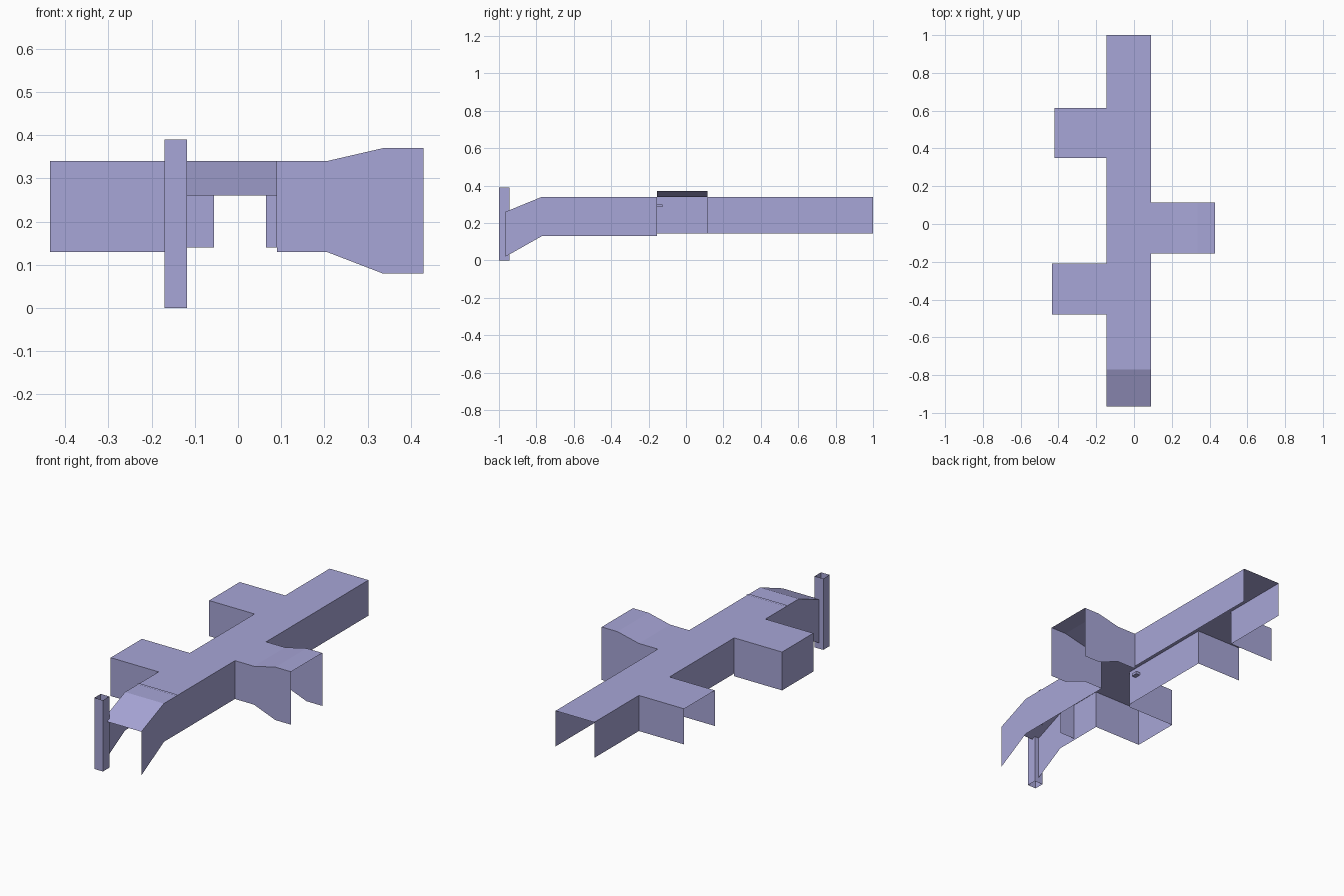
import bpy

cube = bpy.data.objects.get("Cube")
if cube:
    bpy.data.objects.remove(cube, do_unlink=True)

lavender = bpy.data.materials.new("lavender")
lavender.use_nodes = True
lavender.diffuse_color = (0.39, 0.38, 0.68, 1)
lavender.node_tree.nodes["Principled BSDF"].inputs["Base Color"].default_value = (0.39, 0.38, 0.68, 1)

# Shared dimensions of the corridor
LEFT, RIGHT, BACK, FRONT, BEND = 0.09, -0.145, 1.0, -0.965, -0.77
TOP, LOW, HIGH = 0.34, 0.13, 0.145


def build(name, faces):
    """One object out of separate thin sheets, each a list of corners."""
    verts, polys = [], []
    for face in faces:
        polys.append(range(len(verts), len(verts) + len(face)))
        verts += face
    mesh = bpy.data.meshes.new(name)
    mesh.from_pydata(verts, [], [list(p) for p in polys])
    mesh.materials.append(lavender)
    obj = bpy.data.objects.new(name, mesh)
    bpy.context.collection.objects.link(obj)
    return obj


def roof(x0, x1, y0, y1, z=TOP):
    return [(x0, y0, z), (x1, y0, z), (x1, y1, z), (x0, y1, z)]


def wall_x(x, y0, y1, z0, z1=TOP):
    """Wall in a plane of constant x, facing away from the corridor."""
    face = [(x, y0, z0), (x, y1, z0), (x, y1, z1), (x, y0, z1)]
    return face if x > 0 else face[::-1]


def wall_y(y, x0, x1, z0, z1=TOP, back=False):
    """Wall in a plane of constant y, facing front or back."""
    face = [(x0, y, z0), (x1, y, z0), (x1, y, z1), (x0, y, z1)]
    return face[::-1] if back else face


# Corridor roof, with the nose sloping down at the front
build("corridor_roof", [
    roof(RIGHT, LEFT, BEND, BACK),
    [(RIGHT, FRONT, 0.26), (LEFT, FRONT, 0.26), (LEFT, BEND, TOP), (RIGHT, BEND, TOP)]])

# Corridor walls, interrupted where the side arms join
build("left_wall", [wall_x(LEFT, BEND, -0.155, LOW), wall_x(LEFT, 0.115, BACK, HIGH)])
build("right_wall", [wall_x(RIGHT, BEND, -0.48, LOW), wall_x(RIGHT, -0.21, -0.155, HIGH),
                     wall_x(RIGHT, -0.155, 0.35, HIGH), wall_x(RIGHT, 0.615, BACK, HIGH)])

# Flared cheeks either side of the nose
for name, x in (("left_nose_cheek", LEFT), ("right_nose_cheek", RIGHT)):
    cheek = [(x, FRONT, 0.02), (x, BEND, LOW), (x, BEND, TOP), (x, FRONT, 0.26)]
    build(name, [cheek if x > 0 else cheek[::-1]])

# Right arms: the front one is closed, the rear one open
for name, end, y0, y1, z0 in (("front_right_arm", -0.435, -0.48, -0.21, LOW),
                              ("rear_right_arm", -0.42, 0.35, 0.615, HIGH)):
    sheets = [roof(end, RIGHT, y0, y1), wall_y(y0, end, RIGHT, z0),
              wall_y(y1, end, RIGHT, z0, back=True)]
    if name == "front_right_arm":
        sheets.append(wall_x(end, y0, y1, z0))
    build(name, sheets)

# Left arm, widening in height toward its open end
profile = [(LEFT, LOW, TOP), (0.205, LOW, TOP), (0.335, 0.08, 0.37), (0.43, 0.08, 0.37)]
y0, y1 = -0.155, 0.115
sheets = []
for (xa, la, ta), (xb, lb, tb) in zip(profile, profile[1:]):
    sheets.append([(xa, y0, ta), (xb, y0, tb), (xb, y1, tb), (xa, y1, ta)])
    sheets.append([(xa, y0, la), (xb, y0, lb), (xb, y0, tb), (xa, y0, ta)])
    sheets.append([(xa, y1, ta), (xb, y1, tb), (xb, y1, lb), (xa, y1, la)])
build("left_arm", sheets)

# Doorway partition inside the front of the corridor, and the strip over it
build("doorway_partition", [wall_y(-0.66, RIGHT, -0.055, 0.14), wall_y(-0.66, 0.065, LEFT, 0.14)])
build("doorway_strip", [roof(RIGHT, LEFT, -0.668, -0.652, 0.344)[::-1]])

# Small ledge on the inside of the right wall
build("wall_ledge", [
    roof(RIGHT, -0.12, -0.16, -0.125, 0.3), roof(RIGHT, -0.12, -0.16, -0.125, 0.285)[::-1],
    wall_y(-0.16, RIGHT, -0.12, 0.285, 0.3), wall_y(-0.125, RIGHT, -0.12, 0.285, 0.3, True),
    wall_x(-0.12, -0.16, -0.125, 0.285, 0.3)[::-1]])

# Hollow square post at the front, open at both ends
px0, px1, py0, py1, pz = -0.17, -0.118, -1.0, -0.945, 0.39
build("front_post", [
    wall_y(py0, px0, px1, 0, pz), wall_y(py1, px0, px1, 0, pz, True),
    wall_x(px0, py0, py1, 0, pz), wall_x(px1, py0, py1, 0, pz)[::-1]])
